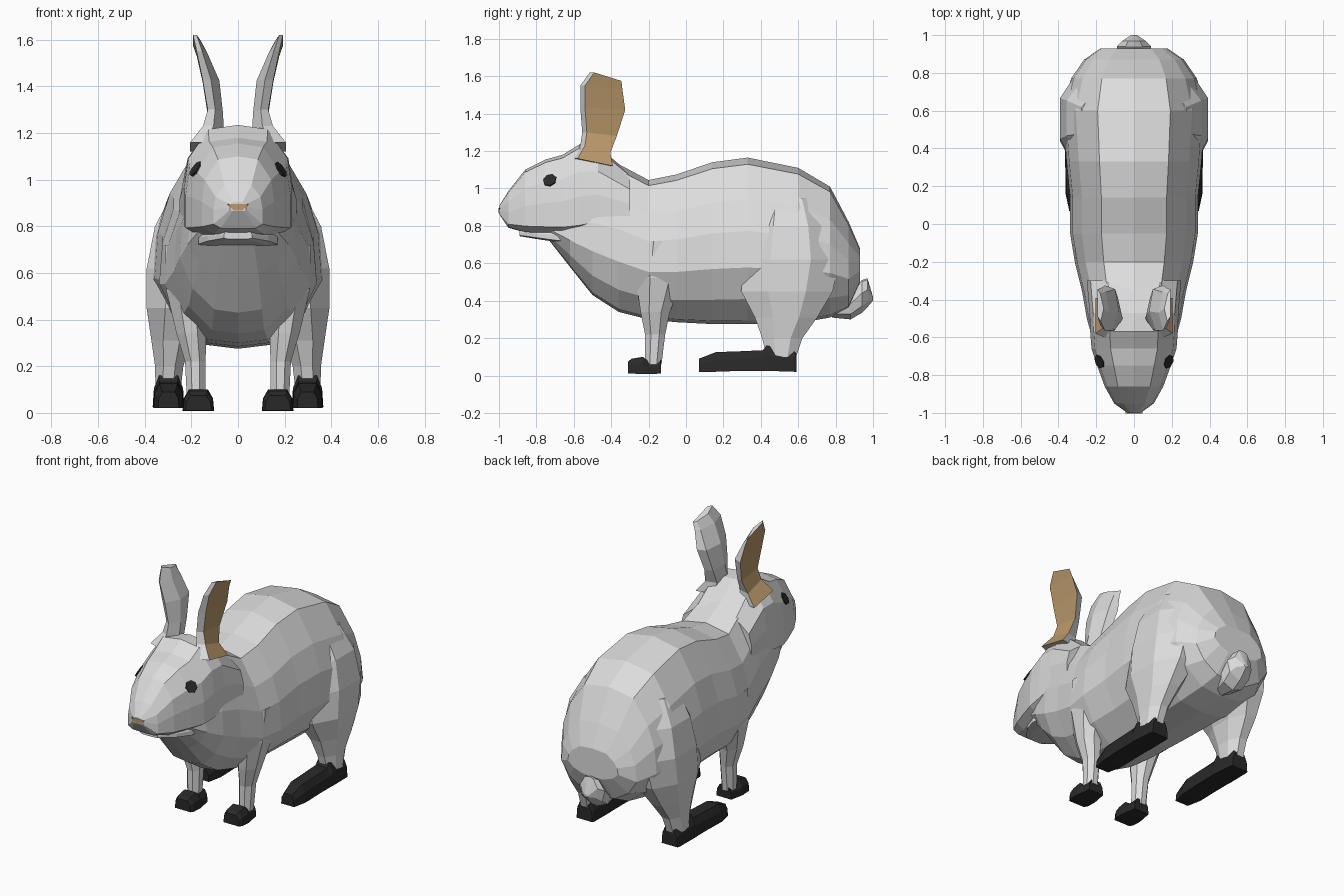
import bpy, bmesh
from math import cos, sin, tau
from mathutils import Vector
from mathutils.bvhtree import BVHTree

cube = bpy.data.objects.get("Cube")
if cube:
    bpy.data.objects.remove(cube)


def material(name, rgb):
    m = bpy.data.materials.new(name)
    m.use_nodes = True
    m.diffuse_color = (*rgb, 1)
    m.node_tree.nodes["Principled BSDF"].inputs["Base Color"].default_value = (*rgb, 1)
    return m


GREY = material("pale grey fur", (0.72, 0.72, 0.72))
TAN = material("tan", (0.50, 0.32, 0.15))
BLACK = material("black", (0.022, 0.022, 0.022))


def finish(name, bm, mats, rule=None):
    bmesh.ops.recalc_face_normals(bm, faces=bm.faces)
    if rule:
        for f in bm.faces:
            f.material_index = rule(f)
    mesh = bpy.data.meshes.new(name)
    bm.to_mesh(mesh)
    bm.free()
    for m in mats:
        mesh.materials.append(m)
    obj = bpy.data.objects.new(name, mesh)
    bpy.context.collection.objects.link(obj)
    return obj


def loft(rings):
    """Skin a list of equal-length point rings and cap both ends."""
    bm = bmesh.new()
    vs = [[bm.verts.new(p) for p in r] for r in rings]
    n = len(vs[0])
    for a, b in zip(vs, vs[1:]):
        for i in range(n):
            j = (i + 1) % n
            bm.faces.new((a[i], a[j], b[j], b[i]))
    bm.faces.new(vs[0])
    bm.faces.new(vs[-1])
    bmesh.ops.recalc_face_normals(bm, faces=bm.faces)
    return bm


def section(profile, y, bottom, top, half):
    """Mirror a unit half profile into a closed upright ring."""
    right = [(x * half, y, bottom + t * (top - bottom)) for x, t in profile]
    return right + [(-x, yy, z) for x, yy, z in reversed(right[1:-1])]


def oval(x, y, z, rx, ry, n=8):
    return [(x + rx * cos(tau * (i + .5) / n) * 1.06,
             y + ry * sin(tau * (i + .5) / n) * 1.06, z) for i in range(n)]


def pair(name, rings, mats, rule=None):
    """Build the same part on both sides."""
    for side, s in (("left", 1), ("right", -1)):
        bm = loft([[(s * x, y, z) for x, y, z in r] for r in rings])
        finish(f"{side}_{name}", bm, mats, rule)


# Body: y, bottom, top, half width
body_profile = [(0, 0), (.4, .02), (.76, .15), (.98, .34), (.94, .56),
                (.8, .75), (.5, .96), (0, 1)]
body = [(-.73, .72, .9, .17), (-.62, .58, 1.0, .22), (-.5, .43, 1.12, .255),
        (-.36, .34, 1.13, .28), (-.2, .3, 1.045, .32), (-.05, .285, 1.075, .345),
        (.14, .275, 1.14, .345), (.33, .275, 1.165, .365), (.6, .28, 1.11, .385),
        (.77, .31, 1.01, .34), (.87, .36, .82, .27), (.93, .5, .68, .18)]
finish("body", loft([section(body_profile, *r) for r in body]), [GREY])

# Head
head_profile = [(0, 0), (.7, .01), (1, .1), (1, .42), (.92, .7), (.55, .96), (0, 1)]
head = [(-1.0, .865, .905, .035), (-.95, .79, .985, .105), (-.86, .765, 1.1, .155),
        (-.75, .755, 1.155, .195), (-.66, .75, 1.18, .225), (-.57, .755, 1.235, .232),
        (-.47, .78, 1.225, .235), (-.3, .8, 1.08, .25)]
bm = loft([section(head_profile, *r) for r in head])
tree = BVHTree.FromBMesh(bm)
finish("head", bm, [GREY])

# Lower jaw
jaw = [(-.89, .745, .79, .06), (-.8, .73, .8, .13), (-.7, .715, .8, .17), (-.55, .7, .8, .17)]
finish("lower_jaw", loft([section(head_profile, *r) for r in jaw]), [GREY])

# Nose plate
nose = [[(-.045, y, .895), (.045, y, .895), (.018, y, .868), (-.018, y, .868)]
        for y in (-1.002, -.99)]
finish("nose", loft(nose), [TAN])

# Eyes lie on the surface of the head
for side, s in (("left", 1), ("right", -1)):
    point, normal, _, _ = tree.find_nearest(Vector((s * .21, -.74, 1.065)))
    u = normal.cross(Vector((0, 0, 1))).normalized()
    v = u.cross(normal)
    rings = [[point + normal * d + (u * cos(tau * i / 7) + v * sin(tau * i / 7)) * .038
              for i in range(7)] for d in (-.004, .005)]
    finish(f"{side}_eye", loft(rings), [BLACK])

# Ears: front z, back z, front y, back y, outer x, inner x
ear = [(1.16, 1.12, -.58, -.39, .205, .08), (1.23, 1.19, -.54, -.405, .15, .06),
       (1.3, 1.28, -.53, -.37, .13, .065), (1.43, 1.42, -.54, -.325, .152, .08),
       (1.55, 1.53, -.54, -.34, .177, .13), (1.62, 1.575, -.49, -.345, .193, .16)]
ear_rings = [[(xo, yf, zf), (xo, yb, zb), (xi + .02, yb - .02, zb),
              (xi, (yf + yb) / 2 - .03, (zf + zb) / 2), ((xo + xi) / 2, yf - .025, zf)]
             for zf, zb, yf, yb, xo, xi in ear]
pair("ear", ear_rings, [GREY, TAN],
     lambda f: int(abs(f.normal.x) > .6 and f.normal.x * f.calc_center_median().x > 0
                   and abs(f.normal.y) < .3))

# Haunches run down into the hind legs
haunch = [(.3, .51, .1, .055, .08), (.295, .515, .2, .062, .11), (.285, .535, .31, .088, .17),
          (.255, .54, .45, .14, .25), (.22, .56, .62, .175, .265),
          (.18, .56, .8, .18, .23), (.13, .55, .95, .15, .17)]
pair("hind_leg", [oval(*r) for r in haunch], [GREY])

# Forelegs
foreleg = [(.18, -.175, .06, .04, .045), (.183, -.165, .22, .045, .055),
           (.2, -.165, .34, .065, .08), (.22, -.14, .52, .088, .13),
           (.22, -.12, .72, .095, .13)]
pair("foreleg", [oval(*r) for r in foreleg], [GREY])


def paw(cx, rows):
    """Bevelled foot section rows: y, bottom, top, half width."""
    shape = [(0, 0), (1, 0), (.92, .6), (.6, 1), (0, 1)]
    return [[(cx + x, yy, z) for x, yy, z in section(shape, *r)] for r in rows]


# Feet
pair("front_foot", paw(.17, [(-.31, .01, .075, .055), (-.29, .01, .09, .066),
                             (-.23, .008, .1, .068), (-.2, .008, .075, .062),
                             (-.135, .01, .085, .052)]), [BLACK])
pair("hind_foot", paw(.298, [(.07, .02, .09, .045), (.16, .02, .125, .064),
                             (.3, .025, .13, .066), (.41, .025, .135, .066),
                             (.43, .025, .16, .068), (.58, .02, .13, .06),
                             (.59, .02, .12, .055)]), [BLACK])

# Tail
tail_profile = [(0, 0), (.8, .2), (1, .6), (.5, .95), (0, 1)]
tail = [(.78, .31, .4, .05), (.88, .3, .44, .085), (.94, .335, .51, .09),
        (.97, .365, .52, .06), (1.0, .4, .42, .015)]
finish("tail", loft([section(tail_profile, *r) for r in tail]), [GREY])
